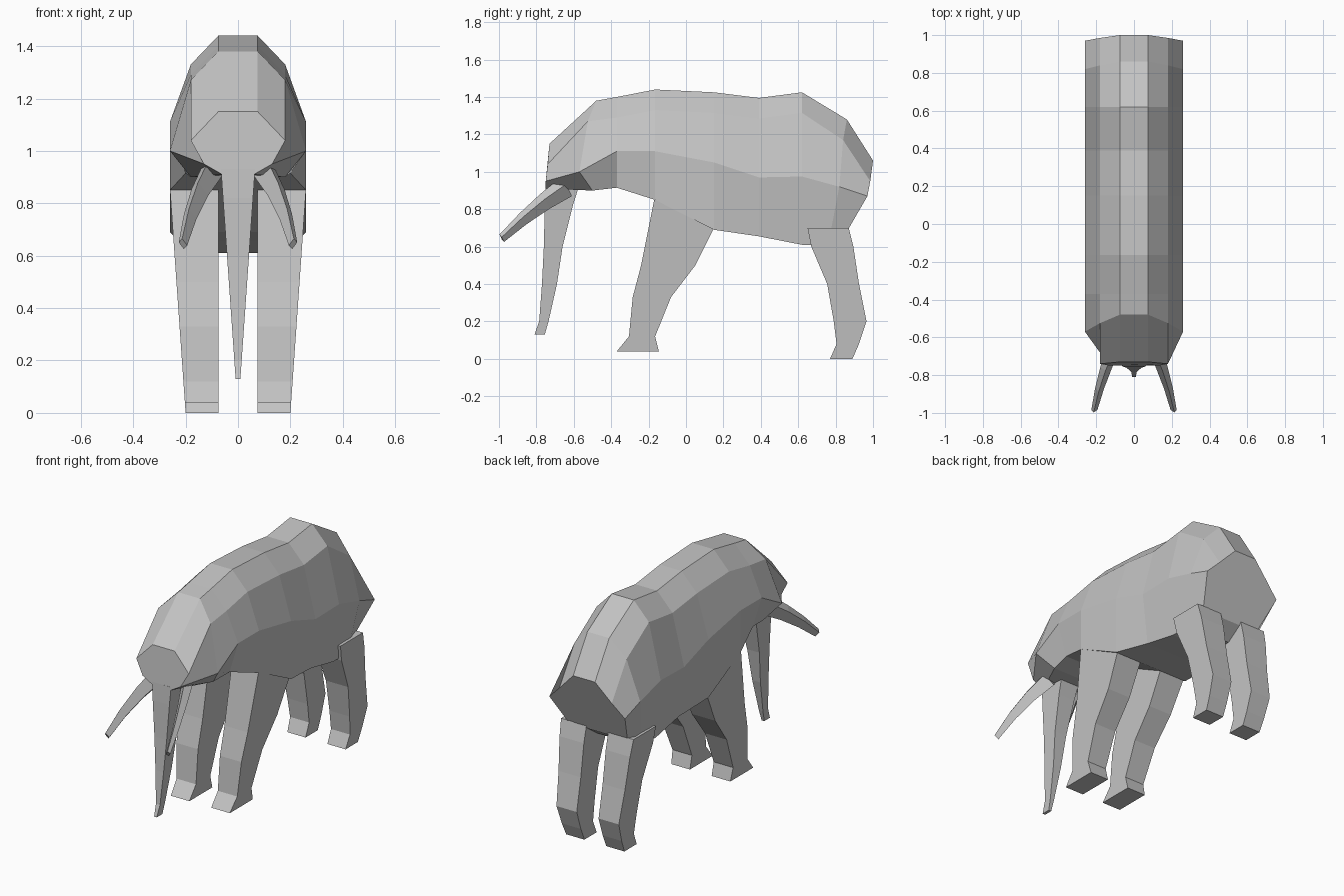
import bpy, bmesh
from mathutils import Vector

cube = bpy.data.objects.get("Cube")
if cube:
    bpy.data.objects.remove(cube, do_unlink=True)

grey = bpy.data.materials.new("light grey hide")
grey.use_nodes = True
colour = (0.55, 0.55, 0.55, 1)
grey.diffuse_color = colour
grey.node_tree.nodes["Principled BSDF"].inputs["Base Color"].default_value = colour


def loft(name, rings):
    """Skin a list of equal-length rings and cap both ends."""
    bm = bmesh.new()
    loops = [[bm.verts.new(point) for point in ring] for ring in rings]
    for lower, upper in zip(loops, loops[1:]):
        for i in range(len(lower)):
            bm.faces.new((lower[i - 1], lower[i], upper[i], upper[i - 1]))
    bm.faces.new(loops[0])
    bm.faces.new(loops[-1])
    bmesh.ops.recalc_face_normals(bm, faces=bm.faces)
    mesh = bpy.data.meshes.new(name)
    bm.to_mesh(mesh)
    bm.free()
    mesh.materials.append(grey)
    obj = bpy.data.objects.new(name, mesh)
    bpy.context.collection.objects.link(obj)


def pair(name, rings):
    """Left part and its mirrored right twin."""
    loft("left_" + name, rings)
    loft("right_" + name, [[(-x, y, z) for x, y, z in ring] for ring in rings])


# Body: each section has spine, shoulder, flank and belly edges on both sides
SPINE_X, SHOULDER_X, FLANK_X = 0.075, 0.18, 0.26
SHOULDER_DROP = 0.11


def section(y, spine, flank, belly, flank_x=FLANK_X, belly_x=FLANK_X, lean=0, tuck=0):
    half = [(SPINE_X, y, spine),
            (SHOULDER_X, y + lean / 2, spine - SHOULDER_DROP),
            (flank_x, y + lean, flank),
            (belly_x, y + lean + tuck, belly)]
    return half + [(-px, py, pz) for px, py, pz in reversed(half)]


face = section(-0.73, 1.15, 0.95, 0.91, flank_x=0.13, belly_x=0.06, lean=-0.02)
brow = section(-0.48, 1.38, 1, 0.9, belly_x=0.18, lean=-0.09, tuck=0.07)
neck = section(-0.37, 1.4, 1.11, 0.915, belly_x=0.2)
chest = section(-0.165, 1.44, 1.11, 0.85)
ribs = section(0.15, 1.425, 1.05, 0.69)
loin = section(0.39, 1.395, 0.97, 0.655, belly_x=0.225)
croup = section(0.62, 1.425, 0.975, 0.61, belly_x=0.225)
hip = section(0.86, 1.28, 0.92, 0.61, belly_x=0.22, lean=-0.04, tuck=-0.06)
rump = section(1, 1.06, 0.87, 0.68, belly_x=0.2, lean=-0.03, tuck=-0.11)
loft("body", [face, brow, neck, chest, ribs, loin, croup, hip, rump])


# Legs and trunk: four-sided columns whose sides follow the height
def column(levels, inner, outer):
    return [[(inner(z), front, z), (outer(z), front, z),
             (outer(z), back, z), (inner(z), back, z)]
            for z, front, back in levels]


def leg_inner(z):
    return SPINE_X


def leg_outer(z):
    return 0.2 + 0.07 * z


def trunk_side(z):
    return 0.07 * z


pair("front_leg", column(
    [(0.85, -0.17, 0.15), (0.7, -0.2, 0.15), (0.5, -0.24, 0.05), (0.33, -0.285, -0.08),
     (0.12, -0.305, -0.165), (0.04, -0.37, -0.145)], leg_inner, leg_outer))
pair("hind_leg", column(
    [(0.7, 0.65, 0.87), (0.6, 0.67, 0.895), (0.4, 0.755, 0.925), (0.2, 0.79, 0.965),
     (0.08, 0.805, 0.925), (0, 0.77, 0.89)], leg_inner, leg_outer))
loft("trunk", column(
    [(0.93, -0.75, -0.57), (0.82, -0.755, -0.605), (0.6, -0.76, -0.66),
     (0.4, -0.77, -0.69), (0.2, -0.785, -0.735), (0.13, -0.81, -0.755)],
    lambda z: -trunk_side(z), trunk_side))

# Tusks: tapering diamonds swept outward and forward with a slight bow
root, tip = Vector((0.1, -0.64, 0.92)), Vector((0.21, -0.985, 0.645))
across, upright = Vector((0.04, 0, 0.015)), Vector((0.008, -0.03, 0.05))
bow = Vector((0.04, 0, 0.06))
steps = 3
tusk = []
for step in range(steps + 1):
    t = step / steps
    centre = root.lerp(tip, t) + bow * t * (1 - t)
    size = 1 - 0.6 * t
    tusk.append([centre + side * size for side in (across, upright, -across, -upright)])
pair("tusk", tusk)
